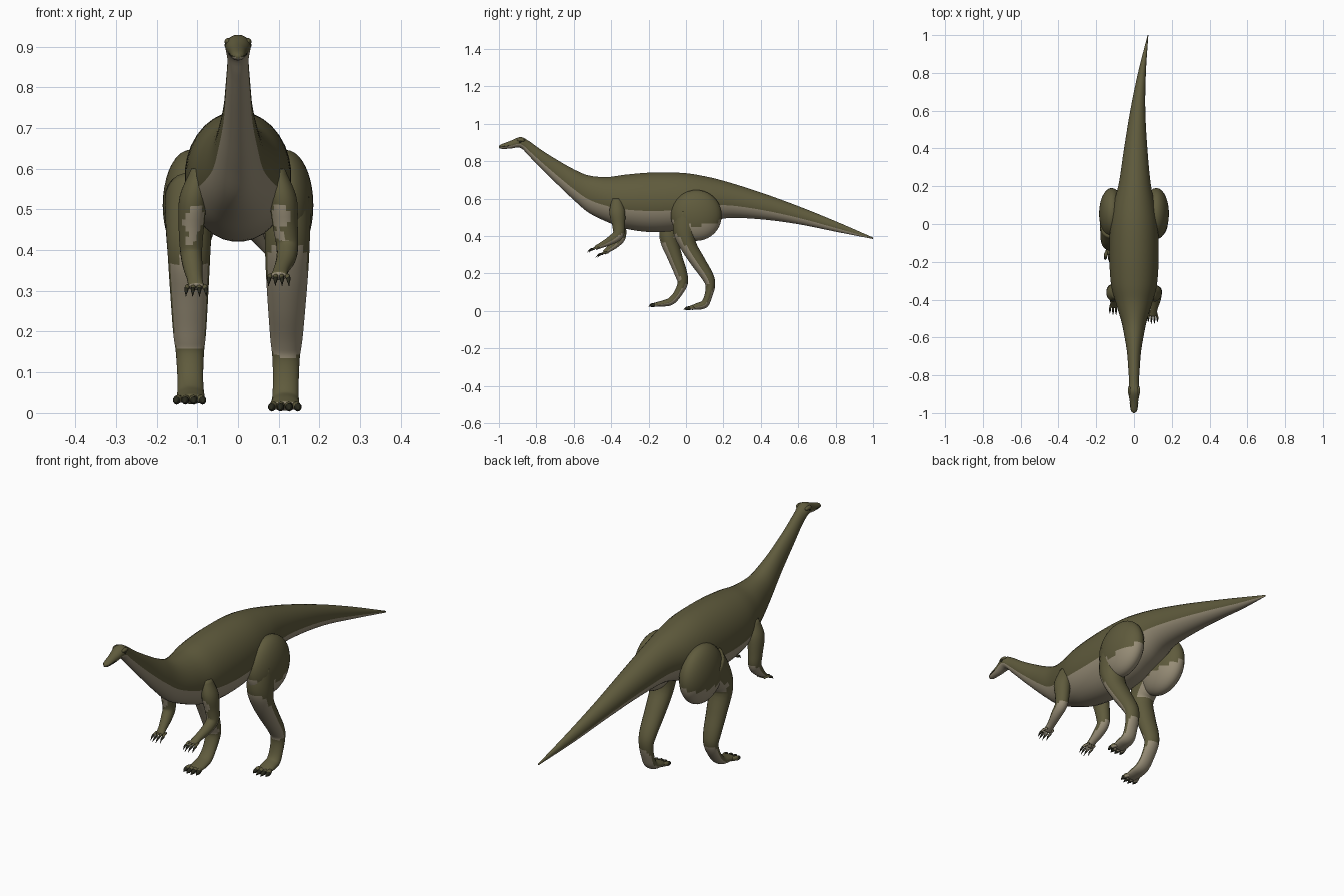
import bpy, bmesh, math
from mathutils import Vector

cube = bpy.data.objects.get("Cube")
if cube:
    bpy.data.objects.remove(cube, do_unlink=True)


def material(name, rgb, rough=0.8):
    m = bpy.data.materials.new(name)
    m.use_nodes = True
    m.diffuse_color = (*rgb, 1)
    bsdf = m.node_tree.nodes["Principled BSDF"]
    bsdf.inputs["Base Color"].default_value = (*rgb, 1)
    bsdf.inputs["Roughness"].default_value = rough
    return m


OLIVE = material("olive skin", (0.115, 0.104, 0.046))
PALE = material("pale underside", (0.32, 0.275, 0.19))
DARK = material("dark claw", (0.022, 0.022, 0.012))


def spline(rows, steps):
    """Catmull-Rom through rows of numbers."""
    rows = [Vector(r) for r in rows]
    ends = [rows[0] * 2 - rows[1]] + rows + [rows[-1] * 2 - rows[-2]]
    out = []
    for a, b, c, d in zip(ends, ends[1:], ends[2:], ends[3:]):
        for i in range(steps):
            t = i / steps
            out.append(0.5 * (2 * b + (c - a) * t + (2 * a - 5 * b + 4 * c - d) * t * t
                              + (3 * b - a - 3 * c + d) * t ** 3))
    return out + [rows[-1]]


def finish(bm, name, mats, pale_rule=None):
    """Turn a bmesh into a smooth object, painting the faces chosen by the rule."""
    bmesh.ops.recalc_face_normals(bm, faces=bm.faces)
    bm.normal_update()
    for f in bm.faces:
        f.smooth = True
        if pale_rule and pale_rule(f):
            f.material_index = 1
    mesh = bpy.data.meshes.new(name)
    bm.to_mesh(mesh)
    bm.free()
    for m in mats:
        mesh.materials.append(m)
    ob = bpy.data.objects.new(name, mesh)
    bpy.context.collection.objects.link(ob)
    return ob


def loft(bm, rings, sides):
    """Rings are (centre, half width in x, up vector)."""
    loops = []
    for c, half, up in rings:
        angles = [(k + 0.5) * math.tau / sides for k in range(sides)]
        loops.append([bm.verts.new(c + Vector((half * math.cos(a), 0, 0)) + up * math.sin(a))
                      for a in angles])
    for a, b in zip(loops, loops[1:]):
        for k in range(sides):
            n = (k + 1) % sides
            bm.faces.new((a[k], a[n], b[n], b[k]))
    bm.faces.new(loops[0])
    bm.faces.new(loops[-1])


def tube(bm, rows, steps=5, sides=20):
    """Rows are x, y, z, half width in x, half depth across the path."""
    pts = spline(rows, steps)
    rings = []
    for i, p in enumerate(pts):
        tan = pts[min(i + 1, len(pts) - 1)] - pts[max(i - 1, 0)]
        up = Vector((0, -tan[2], tan[1])).normalized()
        rings.append((Vector(p[:3]), max(p[3], 0.0008), up * max(p[4], 0.0008)))
    loft(bm, rings, sides)


def faces_down(f):
    return f.normal.z < -0.2


# Body, one loft from snout to tail tip: y, top, bottom, half width, x of centre
body_rows = [
    (-1.0, 0.882, 0.870, 0.006, 0), (-0.985, 0.891, 0.866, 0.016, 0),
    (-0.94, 0.908, 0.867, 0.022, 0), (-0.885, 0.929, 0.871, 0.031, 0),
    (-0.84, 0.908, 0.828, 0.026, 0), (-0.77, 0.858, 0.757, 0.030, 0),
    (-0.68, 0.802, 0.668, 0.037, 0), (-0.60, 0.757, 0.592, 0.050, 0),
    (-0.52, 0.724, 0.524, 0.066, 0), (-0.42, 0.716, 0.474, 0.096, 0),
    (-0.32, 0.729, 0.438, 0.122, 0), (-0.18, 0.740, 0.420, 0.131, 0),
    (-0.02, 0.738, 0.432, 0.127, 0), (0.10, 0.720, 0.465, 0.110, 0),
    (0.22, 0.690, 0.495, 0.084, 0.004), (0.40, 0.633, 0.489, 0.062, 0.009),
    (0.60, 0.560, 0.463, 0.040, 0.020), (0.80, 0.479, 0.423, 0.021, 0.042),
    (1.0, 0.392, 0.384, 0.002, 0.074)]
SIDES = 32
bm = bmesh.new()
loft(bm, [(Vector((r[4], r[0], (r[1] + r[2]) / 2)), max(r[3], 0.001),
           Vector((0, 0, max(r[1] - r[2], 0.002) / 2)))
          for r in spline(body_rows, 5)], SIDES)
# The underside is every strip below a fixed angle around the loft
bm.faces.index_update()
belly = lambda f: math.sin((f.index % SIDES + 1) * math.tau / SIDES) < -0.3
finish(bm, "body", [OLIVE, PALE], belly)


def ellipsoid(name, centre, size, mats, rule=None, tilt=0):
    bm = bmesh.new()
    bmesh.ops.create_uvsphere(bm, u_segments=28, v_segments=20, radius=1)
    bmesh.ops.scale(bm, verts=bm.verts, vec=size)
    ca, sa = math.cos(tilt), math.sin(tilt)
    for v in bm.verts:
        x, y, z = v.co
        v.co = Vector((x, y * ca - z * sa, y * sa + z * ca)) + Vector(centre)
    return finish(bm, name, mats, rule)


def claws(name, base, spread, count, reach, drop, thick):
    """Fanned toes that end in pointed claws, heading forward from the base."""
    toes, tips = bmesh.new(), bmesh.new()
    x, y, z = base
    for i in range(count):
        s = 2 * i / (count - 1) - 1
        dx = s * spread
        front = y - reach * (1 - 0.25 * s * s)
        mid = (y + front) / 2
        tube(toes, [(x + dx * 0.7, y + reach * 0.5, z, thick * 0.8, thick * 0.8),
                    (x + dx * 0.9, y, z, thick, thick),
                    (x + dx, mid, z - drop * 0.4, thick * 0.7, thick * 0.8)], 3, 10)
        tube(tips, [(x + dx, mid + reach * 0.25, z - drop * 0.2, thick * 0.85, thick * 0.9),
                    (x + dx, mid - reach * 0.1, z - drop * 0.4, thick * 0.75, thick * 0.85),
                    (x + dx * 1.05, front, z - drop, 0, 0)], 3, 10)
    finish(toes, name + "_digits", [OLIVE, PALE], faces_down)
    finish(tips, name + "_claws", [DARK])


# Hind legs: thigh bulge, then a tube for knee, shin, ankle and foot (y, z, widths)
left_leg = [(0.02, 0.52, 0.058, 0.085), (-0.005, 0.43, 0.056, 0.066),
            (0.01, 0.355, 0.053, 0.046), (0.06, 0.27, 0.047, 0.040),
            (0.115, 0.185, 0.040, 0.033), (0.13, 0.135, 0.034, 0.026),
            (0.118, 0.075, 0.032, 0.021), (0.098, 0.036, 0.033, 0.022),
            (0.06, 0.024, 0.035, 0.018), (0.03, 0.017, 0.032, 0.012)]
right_leg = [(0.0, 0.53, 0.058, 0.090), (-0.06, 0.46, 0.057, 0.072),
             (-0.09, 0.39, 0.053, 0.052), (-0.06, 0.29, 0.047, 0.040),
             (-0.027, 0.20, 0.041, 0.034), (-0.018, 0.148, 0.035, 0.028),
             (-0.045, 0.09, 0.032, 0.022), (-0.08, 0.052, 0.033, 0.021),
             (-0.12, 0.040, 0.034, 0.017), (-0.16, 0.034, 0.032, 0.012)]
for side, sx, rows, toe, tilt in (("left", 1, left_leg, (0.115, 0.028, 0.017), 0.0),
                                  ("right", -1, right_leg, (-0.119, -0.16, 0.034), -0.3)):
    ellipsoid(side + "_thigh", (sx * 0.118, 0.055, 0.51), (0.067, 0.136, 0.136),
              [OLIVE, PALE], faces_down, tilt)
    bm = bmesh.new()
    tube(bm, [(sx * (0.122 - 0.007 * i / 9), *r) for i, r in enumerate(rows)])
    finish(bm, side + "_leg", [OLIVE, PALE], faces_down)
    claws(side + "_foot", toe, 0.032, 4, 0.042, 0.010, 0.011)

# Arms: shoulder, elbow, forearm and palm
left_arm = [(0.095, -0.37, 0.60, 0.020, 0.025), (0.110, -0.368, 0.53, 0.034, 0.042),
            (0.116, -0.36, 0.46, 0.031, 0.035), (0.121, -0.362, 0.41, 0.027, 0.030),
            (0.118, -0.40, 0.378, 0.024, 0.024), (0.106, -0.45, 0.352, 0.019, 0.016),
            (0.100, -0.485, 0.336, 0.020, 0.011)]
right_arm = [(-0.095, -0.37, 0.60, 0.020, 0.025), (-0.110, -0.368, 0.53, 0.034, 0.042),
             (-0.115, -0.355, 0.45, 0.031, 0.035), (-0.115, -0.352, 0.395, 0.027, 0.030),
             (-0.111, -0.38, 0.358, 0.024, 0.024), (-0.106, -0.415, 0.328, 0.019, 0.016),
             (-0.103, -0.438, 0.310, 0.020, 0.011)]
for side, rows in (("left", left_arm), ("right", right_arm)):
    bm = bmesh.new()
    tube(bm, rows)
    finish(bm, side + "_arm", [OLIVE, PALE], faces_down)
    x, y, z = rows[-1][:3]
    claws(side + "_hand", (x, y, z), 0.024, 4, 0.046, 0.024, 0.006)

# Face: brows, eyes and a thin mouth line
for side, sx in (("left", 1), ("right", -1)):
    ellipsoid(side + "_brow", (sx * 0.024, -0.882, 0.912), (0.009, 0.022, 0.009), [OLIVE])
    ellipsoid(side + "_eye", (sx * 0.027, -0.885, 0.903), (0.006, 0.009, 0.007), [DARK])
    bm = bmesh.new()
    tube(bm, [(sx * 0.005, -0.999, 0.876, 0.002, 0.0012),
              (sx * 0.0155, -0.985, 0.877, 0.002, 0.0012),
              (sx * 0.0215, -0.945, 0.882, 0.002, 0.0012)], 4, 8)
    finish(bm, side + "_mouth_line", [DARK])
